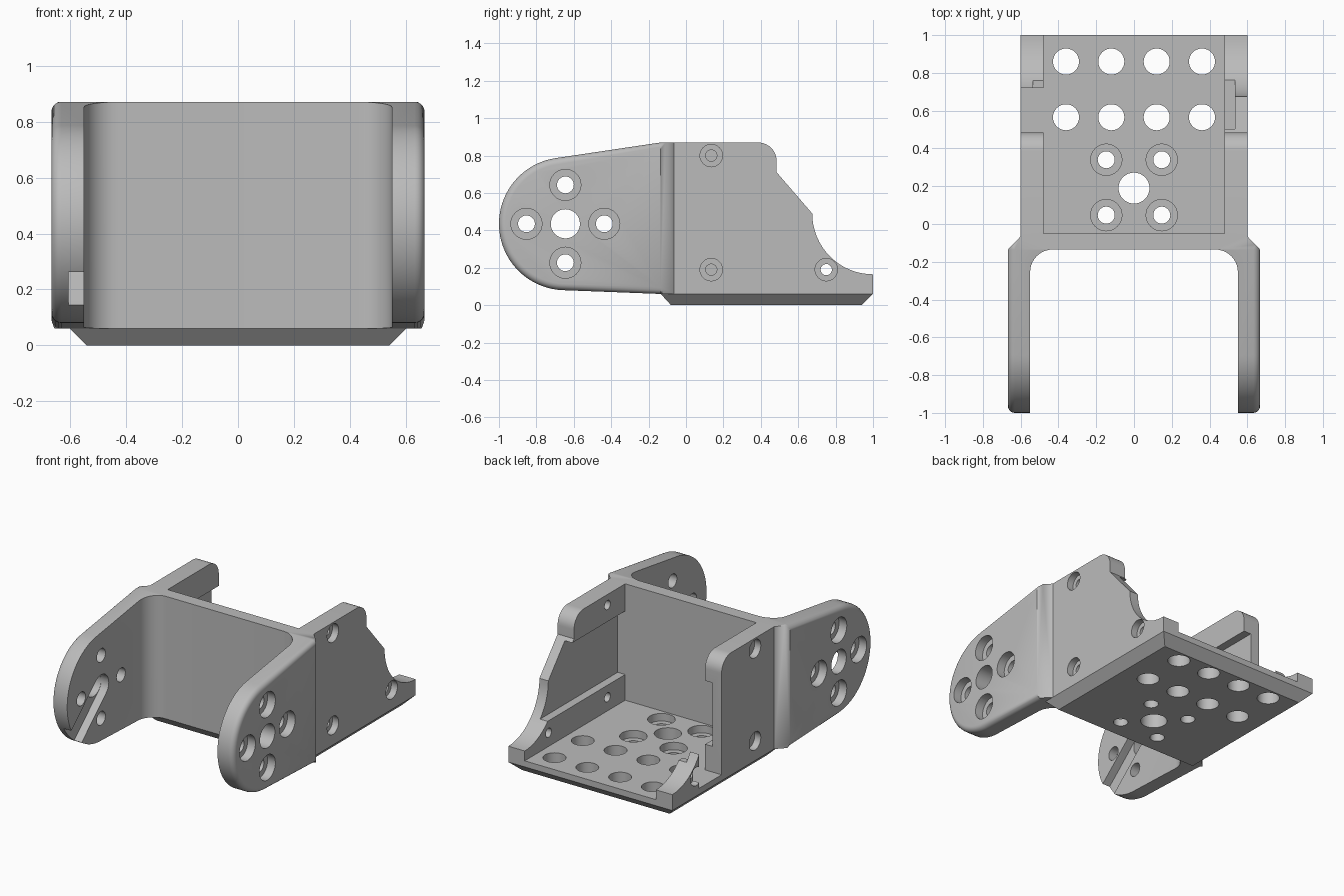
import bpy, bmesh
from math import sin, cos, pi, radians
from mathutils import Matrix, Vector

cube = bpy.data.objects.get("Cube")
if cube:
    bpy.data.objects.remove(cube, do_unlink=True)

grey = bpy.data.materials.new("satin_grey")
grey.use_nodes = True
grey.diffuse_color = (0.5, 0.5, 0.5, 1)
grey.node_tree.nodes["Principled BSDF"].inputs["Base Color"].default_value = (0.5, 0.5, 0.5, 1)


def arc(cx, cy, r, start, end, n=16):
    angles = [radians(start + (end - start) * i / n) for i in range(n + 1)]
    return [(cx + r * cos(a), cy + r * sin(a)) for a in angles]


def prism(name, points, lo, hi, axis):
    """Extrude a 2D outline along x (outline is y,z), y (x,z) or z (x,y)."""
    place = {"x": lambda a, b, c: (c, a, b),
             "y": lambda a, b, c: (a, c, b),
             "z": lambda a, b, c: (a, b, c)}[axis]
    bm = bmesh.new()
    low = [bm.verts.new(place(a, b, lo)) for a, b in points]
    high = [bm.verts.new(place(a, b, hi)) for a, b in points]
    bm.faces.new(low)
    bm.faces.new(high)
    for i in range(len(points)):
        j = (i + 1) % len(points)
        bm.faces.new((low[i], low[j], high[j], high[i]))
    bmesh.ops.recalc_face_normals(bm, faces=bm.faces)
    mesh = bpy.data.meshes.new(name)
    bm.to_mesh(mesh)
    bm.free()
    mesh.materials.append(grey)
    ob = bpy.data.objects.new(name, mesh)
    bpy.context.collection.objects.link(ob)
    return ob


def combine(target, tool, operation="DIFFERENCE"):
    tool.hide_render = True
    mod = target.modifiers.new("cut", "BOOLEAN")
    mod.operation, mod.solver, mod.object = operation, "EXACT", tool
    bpy.context.view_layer.objects.active = target
    bpy.ops.object.modifier_apply(modifier=mod.name)
    bpy.data.objects.remove(tool, do_unlink=True)


def box(x, y, z):
    return prism("box_cutter", [(x[0], y[0]), (x[1], y[0]), (x[1], y[1]), (x[0], y[1])],
                 z[0], z[1], "z")


def hole(a, b, r, lo, hi, axis):
    combine(bracket, prism("hole_cutter", arc(a, b, r, 0, 348.75, 31), lo, hi, axis))


# Plan outline: body, flared shoulders, two arms and the filleted inner corners
half = [(0.6, 1), (0.6, -0.065), (0.667, -0.135), (0.667, -1.1), (0.55, -1.1)]
half += arc(0.43, -0.255, 0.12, 0, 90, 10)
plan = half + [(-x, y) for x, y in reversed(half)]
bracket = prism("servo_bracket", plan, -0.1, 1, "z")

# Side outline: rounded arm ends tapering into the body, bevelled floor
hub_y, hub_z = -0.645, 0.435
side = [(-0.08, 0), (0.94, 0), (1, 0.06), (1, 0.87), (-0.135, 0.87)]
side += arc(hub_y, hub_z, 0.355, 98, 268, 40) + [(-0.135, 0.06)]
combine(bracket, prism("side_outline", side, -1, 1, "x"), "INTERSECT")

# Round the outer rim of each arm
bm = bmesh.new()
bm.from_mesh(bracket.data)
rim = [e for e in bm.edges
       if all(abs(abs(v.co.x) - 0.667) < 0.001 for v in e.verts)
       and abs(e.verts[0].co.y - e.verts[1].co.y) > 0.0005
       or all(abs(abs(v.co.x) - 0.667) < 0.001 and v.co.y < -0.9 for v in e.verts)]
bmesh.ops.bevel(bm, geom=rim, offset=0.035, segments=5, profile=0.5, affect="EDGES",
                clamp_overlap=False)
bm.to_mesh(bracket.data)
bm.free()

# Tray cavity
combine(bracket, box((-0.48, 0.48), (-0.05, 1.2), (0.1, 1)))

upper = [(0.485, 0.77)] + arc(0.385, 0.77, 0.1, 0, 90, 10)[1:] + [(0.385, 1), (1.2, 1), (1.2, 0.165)]
for s in (-1, 1):
    def span(a, b):
        return sorted((s * a, s * b))

    # Bevel under the side, recess between the two wall rails
    edge = [(s * 0.53, -0.01), (s * 0.6, 0.06), (s * 0.7, 0.06), (s * 0.7, -0.01)]
    combine(bracket, prism("floor_bevel", edge, -0.5, 1.2, "y"))
    combine(bracket, box(span(0.47, 0.535), (-0.05, 1.2), (0.27, 0.69)))

    # Wall outline: sloping web on one side, open gap and screw boss on the other
    if s > 0:
        lower = arc(1, 0.49, 0.325, 270, 180) + [(0.485, 0.71)]
    else:
        lower = arc(1, 0.49, 0.325, 270, 210.5) + [(0.72, 0.1), (0.485, 0.1)]
    combine(bracket, prism("wall_cutter", upper + lower, *span(0.45, 0.8), "x"))

    # Wall screw holes with counterbores
    for y, z in ((0.135, 0.8), (0.135, 0.19), (0.75, 0.19)):
        hole(y, z, 0.06, *span(0.555, 0.8), "x")
        if s > 0 or y > 0.5:
            hole(y, z, 0.03, *span(0.4, 0.8), "x")

    # Arm hub hole and its ring of counterbored screws
    hole(hub_y, hub_z, 0.078, *span(0.5, 0.8), "x")
    for i in range(4):
        y, z = hub_y + 0.208 * cos(i * pi / 2), hub_z + 0.208 * sin(i * pi / 2)
        hole(y, z, 0.083, *span(0.61, 0.8), "x")
        hole(y, z, 0.045, *span(0.5, 0.8), "x")

# Assembly slot on the inner face of one arm
slot = arc(0, 0, 0.08, -90, 90, 12) + [(-0.5, 0.08), (-0.5, -0.08)]
turn = Matrix.Rotation(radians(42), 2)
slot = [tuple(turn @ Vector(p) + Vector((hub_y, hub_z))) for p in slot]
combine(bracket, prism("slot_cutter", slot, -0.605, -0.5, "x"))

# Floor holes
for x in (-0.36, -0.12, 0.12, 0.36):
    for y in (0.565, 0.86):
        hole(x, y, 0.069, -0.1, 0.2, "z")
hole(0, 0.19, 0.082, -0.1, 0.2, "z")
for x in (-0.147, 0.147):
    for y in (0.047, 0.34):
        hole(x, y, 0.083, 0.05, 0.2, "z")
        hole(x, y, 0.045, -0.1, 0.2, "z")

# Smooth curved surfaces, keep machined edges crisp
bpy.ops.object.select_all(action="DESELECT")
bracket.select_set(True)
bpy.context.view_layer.objects.active = bracket
bpy.ops.object.shade_smooth_by_angle(angle=radians(28))
